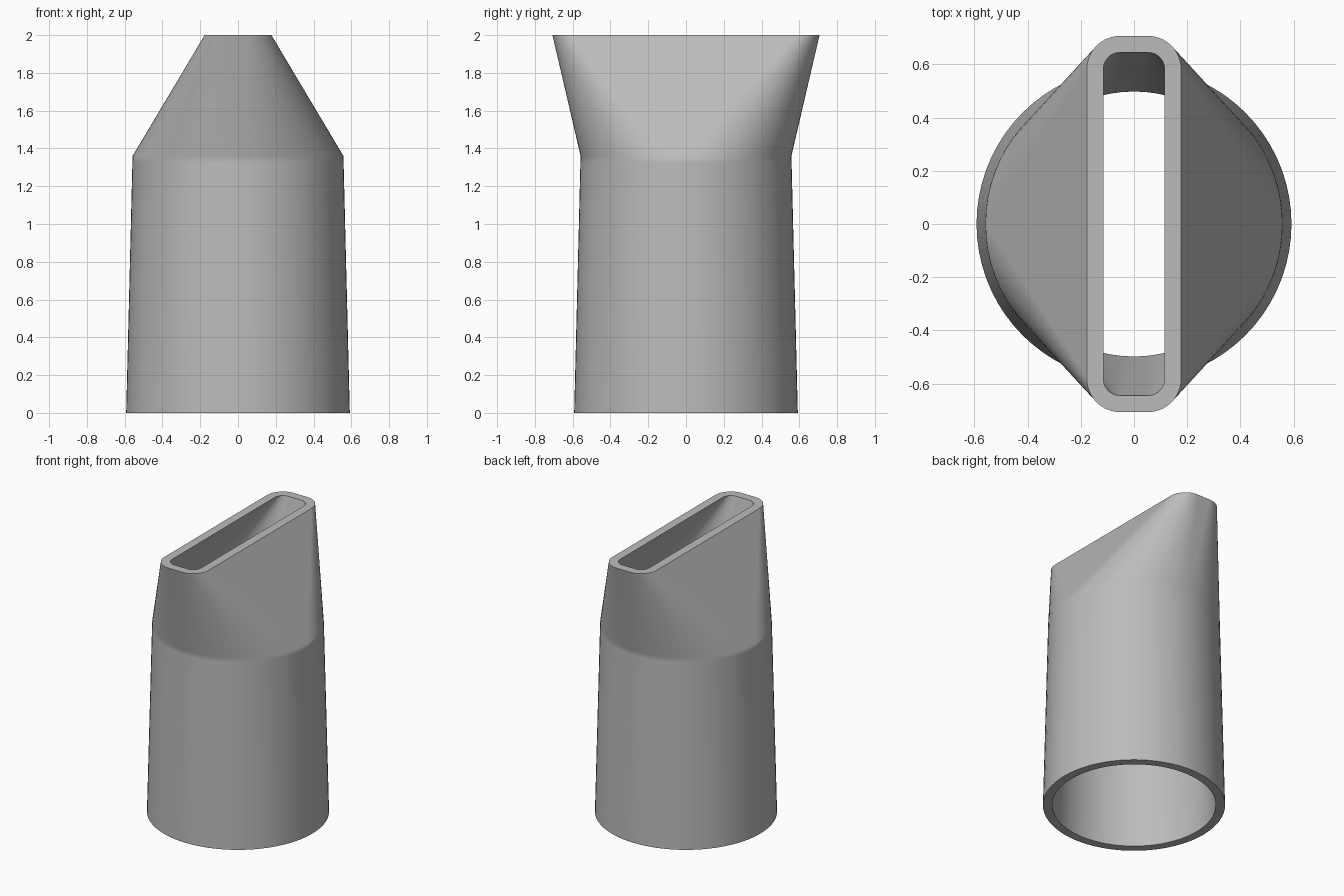
import bpy, bmesh, math

if "Cube" in bpy.data.objects:
    bpy.data.objects.remove(bpy.data.objects["Cube"])

STEPS = 18  # segments per quarter turn


def ring(half_x, half_y, radius, z):
    """Rounded rectangle; it is a circle when both half sizes equal the radius."""
    pts = []
    for q, (sx, sy) in enumerate([(1, 1), (-1, 1), (-1, -1), (1, -1)]):
        for i in range(STEPS + 1):
            a = math.pi / 2 * (q + i / STEPS)
            pts.append((sx * (half_x - radius) + radius * math.cos(a),
                        sy * (half_y - radius) + radius * math.sin(a), z))
    return pts


def circle(r, z):
    return ring(r, r, r, z)


# Section rings: up the outer wall, over the slot rim, down the inner wall
rings = [
    circle(0.592, 0.0),
    circle(0.559, 1.325),
    circle(0.558, 1.36),
    ring(0.177, 0.707, 0.125, 2.0),
    ring(0.115, 0.645, 0.063, 2.0),
    circle(0.498, 1.36),
    circle(0.499, 1.325),
    circle(0.532, 0.0),
]

bm = bmesh.new()
loops = [[bm.verts.new(p) for p in r] for r in rings]
n = len(loops[0])
for k, low in enumerate(loops):
    high = loops[(k + 1) % len(loops)]
    for i in range(n):
        j = (i + 1) % n
        bm.faces.new((low[i], low[j], high[j], high[i]))
# Merge the doubled quarter points of the circles into triangle tips
bmesh.ops.remove_doubles(bm, verts=bm.verts, dist=1e-5)
bmesh.ops.recalc_face_normals(bm, faces=bm.faces)

mesh = bpy.data.meshes.new("slot_nozzle")
bm.to_mesh(mesh)
bm.free()
nozzle = bpy.data.objects.new("slot_nozzle", mesh)
bpy.context.collection.objects.link(nozzle)

# One plain grey for the whole part
grey = bpy.data.materials.new("plain grey")
grey.diffuse_color = (0.5, 0.5, 0.5, 1)
grey.use_nodes = True
grey.node_tree.nodes["Principled BSDF"].inputs["Base Color"].default_value = grey.diffuse_color
mesh.materials.append(grey)

# Smooth walls, crisp rims
bpy.context.view_layer.objects.active = nozzle
nozzle.select_set(True)
bpy.ops.object.shade_smooth_by_angle(angle=math.radians(40))
weighted = nozzle.modifiers.new("flat_panels", 'WEIGHTED_NORMAL')
weighted.keep_sharp = True
